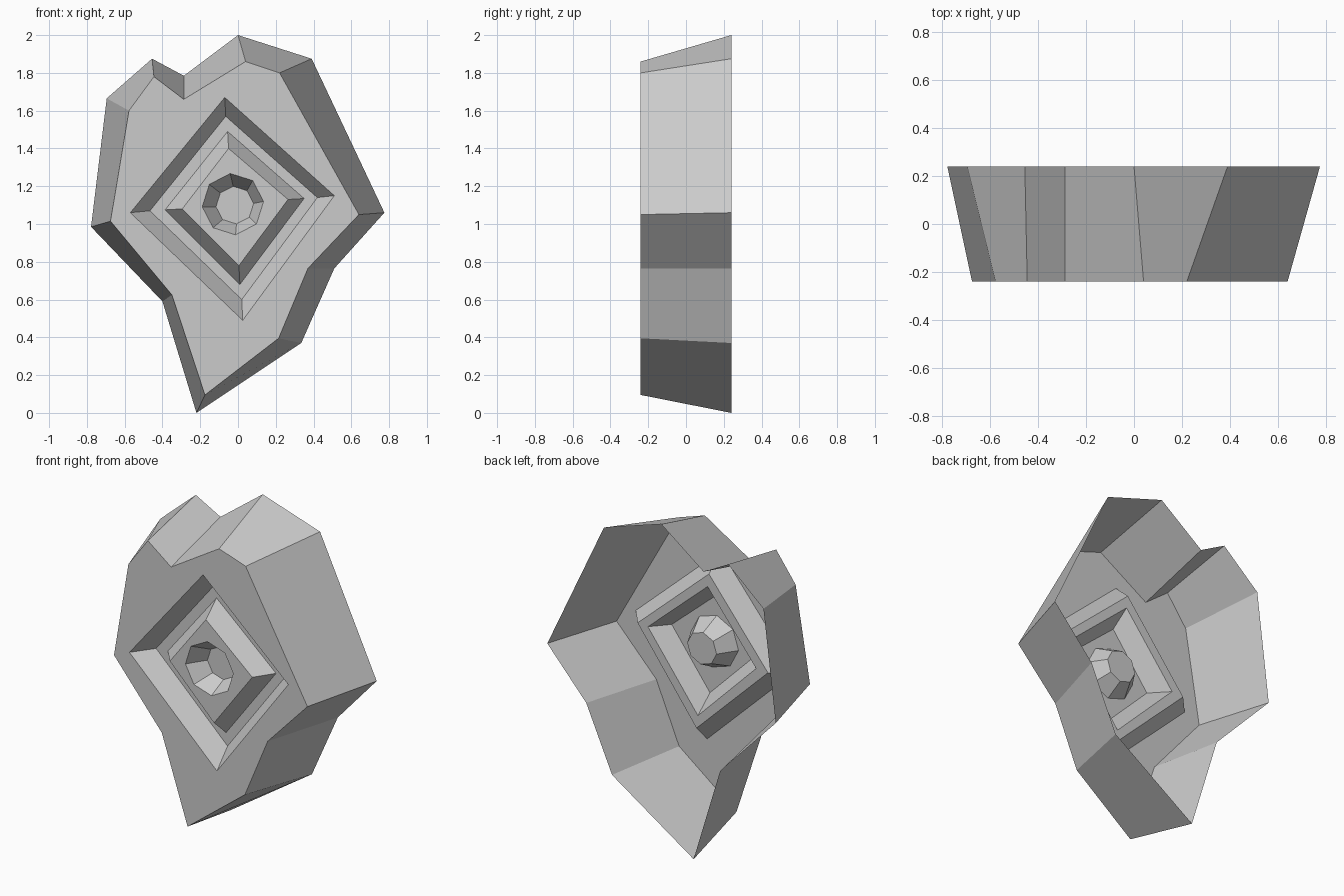
import bpy, bmesh
from math import cos, sin, radians, pi

if "Cube" in bpy.data.objects:
    bpy.data.objects.remove(bpy.data.objects["Cube"])

FRONT, BACK, FLOOR = -0.24, 0.24, -0.13

# (x, z) outlines: open back rim and smaller front face, matching corner by corner
rim = [(0, 2), (.39, 1.875), (.775, 1.06), (.51, .765), (.335, .37), (-.22, 0),
       (-.40, .59), (-.778, .985), (-.695, 1.665), (-.455, 1.875), (-.287, 1.785)]
face = [(.04, 1.86), (.22, 1.80), (.64, 1.05), (.37, .765), (.215, .395), (-.175, .095),
        (-.35, .625), (-.675, 1.015), (-.577, 1.60), (-.445, 1.78), (-.287, 1.66)]

# nested diamonds: groove lip, groove floor outside and inside, raised centre
lip = [(-.07, 1.67), (.51, 1.15), (.025, .49), (-.57, 1.06)]
groove_out = [(-.065, 1.57), (.42, 1.14), (.02, .60), (-.466, 1.07)]
groove_in = [(-.055, 1.49), (.35, 1.135), (.01, .68), (-.386, 1.075)]
centre = [(-.05, 1.40), (.265, 1.13), (.005, .78), (-.295, 1.08)]


def octagon(cx, cz, r):
    return [(cx + r * cos(radians(95) - i * pi / 4),
             cz + r * sin(radians(95) - i * pi / 4)) for i in range(8)]


bm = bmesh.new()


def loop(points, y):
    return [bm.verts.new((x, y, z)) for x, z in points]


def loft(a, b):
    n = len(a)
    for i in range(n):
        j = (i + 1) % n
        bm.faces.new((a[i], a[j], b[j], b[i]))


def fill_between(a, b):
    edges = [bm.edges.get((l[i - 1], l[i])) for l in (a, b) for i in range(len(l))]
    bmesh.ops.triangle_fill(bm, edges=edges, use_beauty=True, normal=(0, -1, 0))


# sloped sides of the shell, open at the back
rim_l, face_l = loop(rim, BACK), loop(face, FRONT)
loft(rim_l, face_l)

# diamond groove
lip_l, out_l = loop(lip, FRONT), loop(groove_out, FLOOR)
in_l, centre_l = loop(groove_in, FLOOR), loop(centre, FRONT)
loft(lip_l, out_l)
loft(out_l, in_l)
loft(in_l, centre_l)

# eight-sided pit in the middle
pit_l = loop(octagon(-.027, 1.105, .163), FRONT)
pit_floor_l = loop(octagon(-.017, 1.1, .1), FLOOR)
loft(pit_l, pit_floor_l)
bm.faces.new(pit_floor_l)

# flat front plates around the groove and the pit
fill_between(face_l, lip_l)
fill_between(centre_l, pit_l)

# make every face point outward, to the front
bmesh.ops.recalc_face_normals(bm, faces=bm.faces[:])
bm.normal_update()
if sum(f.normal.y * f.calc_area() for f in bm.faces) > 0:
    bmesh.ops.reverse_faces(bm, faces=bm.faces[:])

mesh = bpy.data.meshes.new("rock_shell")
bm.to_mesh(mesh)
bm.free()
shell = bpy.data.objects.new("rock_shell", mesh)
bpy.context.collection.objects.link(shell)
